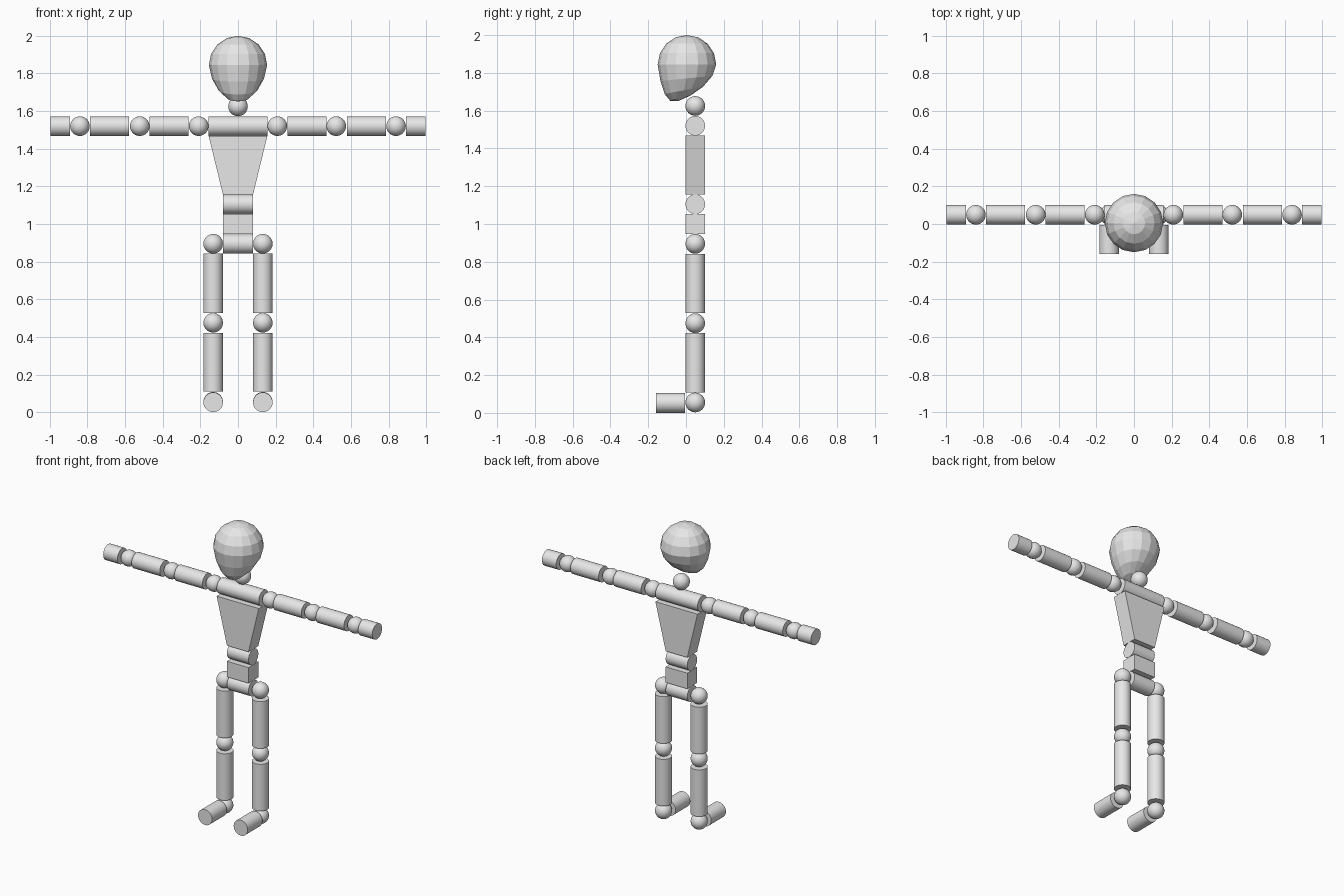
import bpy, bmesh, math
from mathutils import Matrix

if "Cube" in bpy.data.objects:
    bpy.data.objects.remove(bpy.data.objects["Cube"])

R = 0.052      # radius of every joint and limb
Y = 0.049      # depth of the body axis

grey = bpy.data.materials.new("light grey")
grey.diffuse_color = (0.8, 0.8, 0.8, 1)
grey.use_nodes = True
grey.node_tree.nodes["Principled BSDF"].inputs["Base Color"].default_value = grey.diffuse_color


def finish(name, bm, smooth=True):
    mesh = bpy.data.meshes.new(name)
    bmesh.ops.recalc_face_normals(bm, faces=bm.faces)
    bm.to_mesh(mesh)
    bm.free()
    mesh.materials.append(grey)
    ob = bpy.data.objects.new(name, mesh)
    bpy.context.collection.objects.link(ob)
    if smooth:
        bpy.ops.object.select_all(action='DESELECT')
        ob.select_set(True)
        bpy.context.view_layer.objects.active = ob
        bpy.ops.object.shade_smooth_by_angle(angle=math.radians(30))
    return ob


def ball(name, x, z):
    bm = bmesh.new()
    bmesh.ops.create_uvsphere(bm, u_segments=32, v_segments=16, radius=R,
                              matrix=Matrix.Translation((x, Y, z)))
    finish(name, bm)


def rod(name, axis, a, b, x=0, y=Y, z=0):
    """Cylinder running from a to b along one axis."""
    centre = [x, y, z]
    centre['XYZ'.index(axis)] = (a + b) / 2
    turn = {'X': Matrix.Rotation(math.pi / 2, 4, 'Y'),
            'Y': Matrix.Rotation(math.pi / 2, 4, 'X'),
            'Z': Matrix.Identity(4)}[axis]
    bm = bmesh.new()
    bmesh.ops.create_cone(bm, cap_ends=True, segments=32, radius1=R, radius2=R,
                          depth=abs(b - a), matrix=Matrix.Translation(centre) @ turn)
    finish(name, bm)


def block(name, z0, w0, z1, w1):
    """Block with a bottom half-width and a top half-width."""
    bm = bmesh.new()
    bmesh.ops.create_cube(bm, size=2)
    for v in bm.verts:
        w, z = (w1, z1) if v.co.z > 0 else (w0, z0)
        v.co = (v.co.x * w, Y + v.co.y * R, z)
    finish(name, bm, smooth=False)


# Head: faceted sphere whose lower half is drawn down and forward into a chin
HR, HZ = 0.155, 1.845
bm = bmesh.new()
bmesh.ops.create_uvsphere(bm, u_segments=16, v_segments=8, radius=HR)
for v in bm.verts:
    x, y, z = v.co
    if z < -1e-4:
        t = -z / HR
        z *= 1.25 - 0.25 * y / HR
        x *= 1 - 0.1 * t
        y = y * (1 - 0.1 * t) - 0.045 * t ** 3
    v.co = (x, y + 0.005, z + HZ)
finish("head", bm, smooth=False)

# Trunk
ball("neck_joint", 0, 1.625)
rod("shoulder_bar", 'X', -0.156, 0.156, z=1.52)
block("chest", 1.157, 0.08, 1.468, 0.156)
rod("waist_joint", 'X', -0.08, 0.08, z=1.105)
block("abdomen", 0.947, 0.08, 1.052, 0.08)
rod("hip_bar", 'X', -0.08, 0.08, z=0.895)

# Arms and legs, mirrored
for side, s in (("right", -1), ("left", 1)):
    for part, x in (("shoulder", 0.209), ("elbow", 0.522), ("wrist", 0.84)):
        ball(f"{side}_{part}_joint", s * x, 1.52)
    for part, a, b in (("upper_arm", 0.262, 0.471), ("forearm", 0.578, 0.787),
                       ("hand", 0.892, 0.997)):
        rod(f"{side}_{part}", 'X', s * a, s * b, z=1.52)

    lx = s * 0.132
    for part, z in (("hip", 0.895), ("knee", 0.475), ("ankle", 0.055)):
        ball(f"{side}_{part}_joint", lx, z)
    rod(f"{side}_thigh", 'Z', 0.528, 0.842, x=lx)
    rod(f"{side}_shin", 'Z', 0.109, 0.422, x=lx)
    rod(f"{side}_foot", 'Y', -0.16, -0.004, x=lx, z=0.0525)
